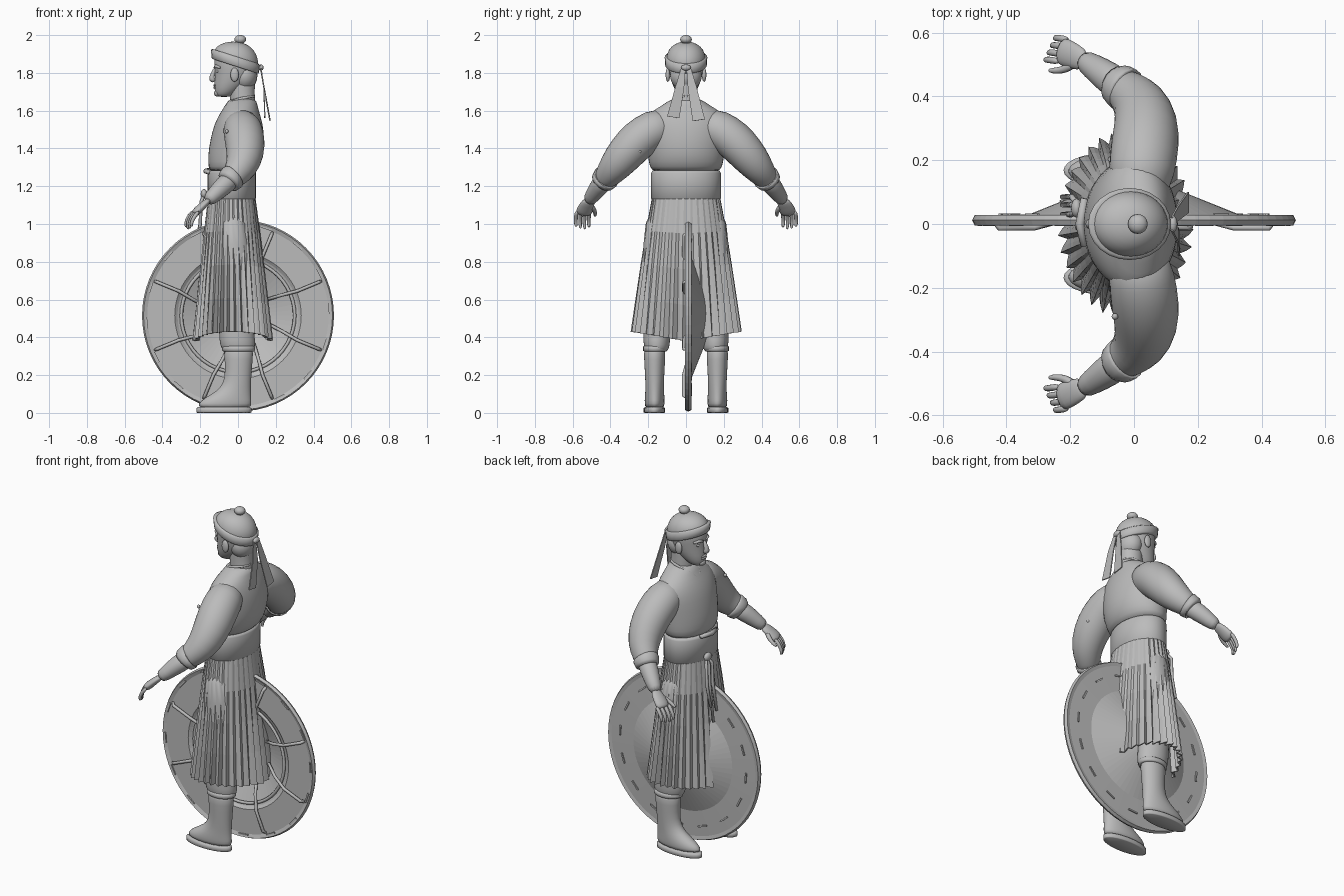
import bpy, bmesh, random
from math import sin, cos, pi, tau
from mathutils import Vector, Matrix

random.seed(4)
if "Cube" in bpy.data.objects:
    bpy.data.objects.remove(bpy.data.objects["Cube"])

grey = bpy.data.materials.new("plain grey")
grey.use_nodes = True
grey.diffuse_color = (0.5, 0.5, 0.5, 1)
grey.node_tree.nodes["Principled BSDF"].inputs["Base Color"].default_value = grey.diffuse_color


def finish(name, bm, smooth=True, subdiv=0, mirror=False, thick=0):
    bmesh.ops.recalc_face_normals(bm, faces=bm.faces)
    mesh = bpy.data.meshes.new(name)
    bm.to_mesh(mesh)
    bm.free()
    mesh.materials.append(grey)
    for p in mesh.polygons:
        p.use_smooth = smooth
    ob = bpy.data.objects.new(name, mesh)
    bpy.context.collection.objects.link(ob)
    if thick:
        ob.modifiers.new("Thickness", "SOLIDIFY").thickness = thick
    if mirror:
        ob.modifiers.new("Mirror", "MIRROR").use_axis = (False, True, False)
    if subdiv:
        mod = ob.modifiers.new("Subdivision", "SUBSURF")
        mod.levels = mod.render_levels = subdiv
    return ob


def loft(bm, rings, caps=True):
    """Skin a list of point rings."""
    loops = [[bm.verts.new(p) for p in ring] for ring in rings]
    n = len(loops[0])
    for a, b in zip(loops, loops[1:]):
        for i in range(n):
            j = (i + 1) % n
            bm.faces.new((a[i], a[j], b[j], b[i]))
    if caps:
        bm.faces.new(loops[0])
        bm.faces.new(loops[-1])


def column(name, rows, n=16, y=0, tilt=0, caps=True, **kw):
    """Upright form: rows of z, centre x, radius x, radius y; tilt leans each ring."""
    bm = bmesh.new()
    loft(bm, [[(cx + rx * cos(t), y + ry * sin(t), z + tilt * rx * cos(t))
               for t in (tau * i / n for i in range(n))]
              for z, cx, rx, ry in rows], caps)
    return finish(name, bm, **kw)


def tube(name, path, n=8, flat=1, side=(1, 0, 0), bm=None, **kw):
    """Sweep along points of x, y, z, radius."""
    own = bm is None
    bm = bmesh.new() if own else bm
    pts = [Vector(p[:3]) for p in path]
    rings = []
    for i, c in enumerate(pts):
        d = (pts[min(i + 1, len(pts) - 1)] - pts[max(i - 1, 0)]).normalized()
        v = d.cross(Vector(side)).normalized()
        u = v.cross(d)
        r = path[i][3]
        rings.append([c + r * (u * cos(t) + v * flat * sin(t))
                      for t in (tau * k / n for k in range(n))])
    loft(bm, rings)
    return finish(name, bm, **kw) if own else None


def ball(name, centre, r, scale=(1, 1, 1), **kw):
    bm = bmesh.new()
    bmesh.ops.create_uvsphere(bm, u_segments=16, v_segments=10, radius=r)
    bmesh.ops.scale(bm, vec=scale, verts=bm.verts)
    bmesh.ops.translate(bm, vec=centre, verts=bm.verts)
    return finish(name, bm, **kw)


# Head, face and neck (the figure looks along -x)
column("head", [(1.672, -.075, .035, .025), (1.685, -.07, .05, .045), (1.72, -.05, .078, .066),
                (1.77, -.02, .105, .085), (1.82, -.014, .112, .094), (1.87, -.014, .118, .1),
                (1.92, -.014, .1, .085)], subdiv=1)
column("neck", [(1.58, .03, .075, .07), (1.66, .025, .066, .062), (1.72, .02, .068, .062),
                (1.8, .03, .07, .07)], subdiv=1)
tube("nose", [(-.118, 0, 1.83, .01), (-.135, 0, 1.79, .014), (-.143, 0, 1.767, .02),
              (-.12, 0, 1.755, .014)], side=(0, 1, 0), subdiv=1)
tube("brow", [(-.095, .065, 1.828, .006), (-.117, .04, 1.835, .009), (-.124, .015, 1.828, .006)],
     mirror=True, side=(0, 0, 1))
ball("eye", (-.108, .034, 1.808), .014, (.6, 1.2, .6), mirror=True)
for label, z in (("upper_lip", 1.735), ("lower_lip", 1.723)):
    ball(label, (-.121, 0, z), .012, (.8, 2, .6))
ball("chin", (-.108, 0, 1.693), .024, (.8, 1.1, .8))
ball("ear", (-.018, .096, 1.79), .034, (.65, .35, 1.1), mirror=True)
ball("hair", (.035, 0, 1.785), .08, (.85, 1.05, 1))

# Cloth cap, its band, topknot and ribbons
column("cap", [(1.825, -.014, .118, .104), (1.88, -.014, .125, .108), (1.92, -.008, .108, .095),
               (1.95, .002, .07, .065), (1.962, .01, .025, .025)], n=20, tilt=-.2, subdiv=1)
column("cap_band", [(1.835, -.014, .12, .106), (1.84, -.014, .125, .11),
                    (1.882, -.014, .13, .113), (1.888, -.014, .12, .104)], n=24, tilt=-.32)
ball("topknot", (.012, 0, 1.977), .031, (1, 1, .75))
column("topknot_tie", [(1.94, .01, .03, .03), (1.955, .01, .019, .019), (1.97, .01, .022, .022)])
ball("ribbon_knot", (.122, 0, 1.828), .02, (.7, 1.3, .8))
for label, s, x, low in (("left_ribbon", 1, .172, 1.545), ("right_ribbon", -1, .145, 1.56)):
    bm = bmesh.new()
    rows = [(.122, s * .002, s * .022, 1.83), (.14, s * .01, s * .055, 1.72), (x, s * .035, s * .1, low)]
    vs = [[bm.verts.new((a, b, z)), bm.verts.new((a, c, z + .01))] for a, b, c, z in rows]
    for p, q in zip(vs, vs[1:]):
        bm.faces.new((p[0], p[1], q[1], q[0]))
    finish(label, bm, smooth=False, thick=.006)

# Tunic, collar, waistband
column("tunic", [(1.27, -.033, .115, .175), (1.3, -.025, .133, .195), (1.36, -.012, .15, .205),
                 (1.45, -.003, .145, .215), (1.53, .003, .13, .225), (1.59, .01, .105, .2),
                 (1.63, .018, .085, .12), (1.67, .024, .072, .075)], n=20, subdiv=1)
tube("collar", [(.09, 0, 1.675, .012), (.06, .06, 1.675, .013), (0, .07, 1.66, .014),
                (-.05, .045, 1.635, .014), (-.085, 0, 1.585, .012)], mirror=True, flat=.7, subdiv=1)
column("waistband", [(1.13, -.033, .122, .178), (1.135, -.033, .128, .184), (1.27, -.033, .128, .184),
                     (1.282, -.033, .122, .178)], n=32)
tube("waist_sash", [(-.155, -.07, 1.275, .012), (-.17, 0, 1.28, .014), (-.155, .08, 1.285, .012)],
     side=(0, 0, 1))

# Pleated skirt, its folds deepening toward the hem
bm = bmesh.new()
pleats, steps = 34, 3
saw = (0, .55, 1)
depth = [random.uniform(.5, 1.1) for _ in range(pleats)]
rings = []
for k in range(5):
    f = k / 4
    ring = []
    for i in range(pleats * steps):
        t = tau * i / (pleats * steps)
        fold = 1 + (.015 + .13 * f) * (saw[i % steps] - .6) * depth[i // steps]
        x = -.033 + .006 * f + (.125 + .077 * f ** .9) * fold * cos(t)
        y = (.18 + .1 * f ** .85) * fold * sin(t)
        ring.append((x, y, 1.14 - f * (.76 - .05 * abs(sin(t)))))
    rings.append(ring)
loft(bm, rings, caps=False)
finish("pleated_skirt", bm, smooth=False, thick=.008)

# Hanging cords and pendant at the waist
ball("cord_knot", (-.18, .05, 1.16), .025, (.7, 1.2, 1))
for i, (y, low) in enumerate(((.03, .84), (.06, .78), (.085, .88))):
    tube("cord_%d" % (i + 1), [(-.17, .05, 1.17, .008), (-.195, y, 1.12, .009),
                               (-.2, y, 1, .009), (-.225, y, low, .008)], side=(0, 1, 0))

# Arms: full sleeves, bare forearms, relaxed hands
tube("sleeve", [(.01, .08, 1.53, .09), (.025, .17, 1.505, .108), (.035, .25, 1.45, .11),
                (.04, .32, 1.375, .104), (.02, .38, 1.3, .088), (-.02, .415, 1.255, .07),
                (-.05, .44, 1.225, .058), (-.045, .435, 1.23, .045)], n=14, mirror=True, subdiv=1)
tube("sleeve_cuff", [(-.025, .42, 1.25, .069), (-.03, .423, 1.246, .072),
                     (-.05, .44, 1.226, .066), (-.053, .442, 1.222, .058)], n=16, mirror=True)
tube("forearm", [(-.02, .415, 1.25, .056), (-.08, .46, 1.2, .053), (-.13, .495, 1.15, .042),
                 (-.165, .518, 1.118, .034)], n=12, mirror=True, subdiv=1)
tube("palm", [(-.15, .51, 1.13, .034), (-.185, .525, 1.1, .042), (-.215, .538, 1.07, .048),
              (-.235, .545, 1.05, .042)], n=10, flat=.5, side=(.1, 1, 0), mirror=True, subdiv=1)
bm = bmesh.new()
for i in range(4):
    w = i / 3
    x, y, drop = -.235 + .03 * w, .51 + .068 * w, .012 * abs(i - 1.3)
    tube("", [(x, y, 1.07, .013), (x - .03, y + .005, 1.035, .0125),
              (x - .044, y + .006, 1.0, .011), (x - .038, y + .002, .965 + drop, .008)],
         n=6, side=(0, 1, 0), bm=bm)
tube("", [(-.185, .505, 1.1, .017), (-.215, .485, 1.075, .015), (-.245, .48, 1.055, .012),
          (-.27, .482, 1.04, .008)], n=6, side=(0, 0, 1), bm=bm)
finish("fingers", bm, mirror=True, subdiv=1)

# Studs on the right sleeve
for i, p in enumerate(((.01, -.325, 1.485), (.115, -.285, 1.45), (.12, -.245, 1.385), (-.06, -.29, 1.49))):
    ball("sleeve_stud_%d" % (i + 1), p, .01)

# Trousers and boots
column("trouser_leg", [(.32, .005, .075, .055), (.34, .0, .09, .066), (.38, -.003, .098, .074),
                       (.45, -.01, .092, .07), (.7, -.02, .1, .078), (1.1, -.03, .08, .07)],
       y=.155, mirror=True, subdiv=1)
column("boot", [(.02, -.072, .142, .05), (.05, -.07, .145, .054), (.08, -.053, .125, .054),
                (.115, -.022, .092, .05), (.16, -.002, .072, .05), (.24, .003, .072, .054),
                (.33, .004, .08, .06), (.335, .004, .07, .05)], y=.166, mirror=True, subdiv=1)
column("boot_sole", [(0, -.075, .14, .052), (.003, -.075, .146, .056), (.025, -.075, .146, .056),
                     (.03, -.075, .138, .05)], n=28, y=.168, mirror=True)
column("knee_tie", [(.325, .003, .08, .058), (.33, .003, .087, .065), (.35, .003, .087, .065),
                    (.355, .003, .08, .058)], n=20, y=.163, mirror=True)

# Broad round shield standing edge-on between the legs, coned toward +y
hub = .515


def polar(r, a, y):
    return (r * cos(a), y, hub + r * sin(a))


bm = bmesh.new()
section = [(.004, .15), (.1, .122), (.2, .082), (.33, .03), (.48, .024), (.5, .028), (.508, .012),
           (.5, -.004), (.48, .004), (.335, .004), (.32, .016), (.2, .066), (.1, .107), (.004, .135)]
loft(bm, [[polar(r, tau * i / 64, y) for i in range(64)] for r, y in section])
finish("shield", bm, smooth=False)

# Ribs, inner hoop and stitches on the shield
bm = bmesh.new()
for k in range(8):
    a = tau * (k + .5) / 8
    tube("", [(*polar(r, a + d, y), .009) for r, d, y in
              ((.17, .12, .06), (.25, .05, .012), (.34, 0, -.012), (.46, 0, -.012), (.475, 0, .01))],
         side=(0, 1, 0), bm=bm)
finish("shield_ribs", bm)
bm = bmesh.new()
loft(bm, [[polar(.3 + .009 * cos(t), tau * i / 48, .012 + .009 * sin(t)) for i in range(48)]
          for t in (tau * j / 8 for j in range(9))], caps=False)
finish("shield_hoop", bm)
bm = bmesh.new()
for k in range(16):
    for r, y in ((.485, -.002), (.42, .029)):
        a = tau * (k + .2) / 16
        m = (Matrix.Translation(polar(r, a, y)) @ Matrix.Rotation(pi / 2 - a, 4, "Y")
             @ Matrix.Diagonal((.06, .008, .009, 1)))
        bmesh.ops.create_cube(bm, size=1, matrix=m)
finish("shield_stitches", bm, smooth=False)
